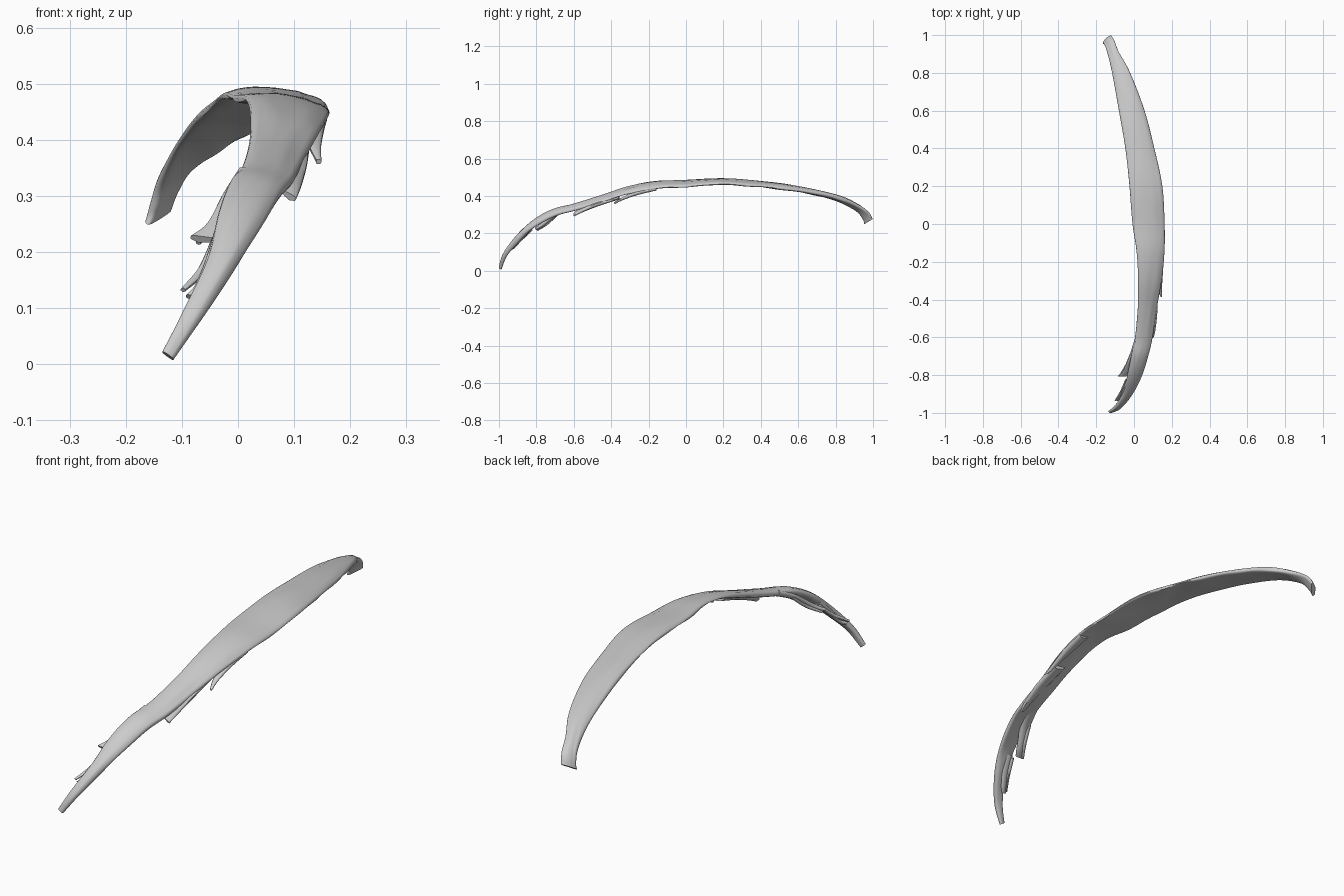
import bpy, math
from mathutils import Vector, noise


def spline(rows, n):
    """Catmull-Rom sampling through rows of numbers."""
    out = []
    for i in range(len(rows) - 1):
        a, b = rows[max(i - 1, 0)], rows[i]
        c, d = rows[i + 1], rows[min(i + 2, len(rows) - 1)]
        for k in range(n):
            t = k / n
            out.append([0.5 * (2*q + (r - p)*t + (2*p - 5*q + 4*r - s)*t*t
                               + (3*q - p - 3*r + s)*t**3)
                        for p, q, r, s in zip(a, b, c, d)])
    out.append(list(rows[-1]))
    return out


def strap(name, rows, n=8, half=14, bulge=0.05, rough=0.004):
    """Loft a thin arched lens section; row = y, xl, zl, xr, zr, half thickness[, y skew]."""
    st = spline([tuple(r) + (0,) * (7 - len(r)) for r in rows], n)
    mids = [Vector(((s[1] + s[3]) / 2, s[0], (s[2] + s[4]) / 2)) for s in st]
    verts, faces, m = [], [], 2 * half
    for i, s in enumerate(st):
        left = Vector((s[1], s[0] - s[6], s[2]))
        right = Vector((s[3], s[0] + s[6], s[4]))
        tan = mids[min(i + 1, len(st) - 1)] - mids[max(i - 1, 0)]
        wid = right - left
        nor = wid.cross(tan).normalized()
        for k in range(m):
            a = 2 * math.pi * k / m
            u = -math.cos(a)
            v = math.copysign(abs(math.sin(a)) ** 0.7, math.sin(a))
            p = left.lerp(right, (u + 1) / 2)
            p = p + nor * (bulge * wid.length * (1 - u * u) + s[5] * v)
            # fibres along the top, rounder lumps underneath
            if v < -0.1:
                d = noise.noise((p.x * 16, p.y * 7, 3)) * rough * 1.5
            else:
                d = noise.noise((u * 4, p.y * 5, 9)) * rough * 0.6
            verts.append(p + nor * d)
    for i in range(len(st) - 1):
        for k in range(m):
            k2 = (k + 1) % m
            faces.append((i*m + k, i*m + k2, (i+1)*m + k2, (i+1)*m + k))
    faces.append(tuple(range(m))[::-1])
    faces.append(tuple(range((len(st) - 1) * m, len(st) * m)))
    me = bpy.data.meshes.new(name)
    me.from_pydata(verts, [], faces)
    ob = bpy.data.objects.new(name, me)
    bpy.context.collection.objects.link(ob)
    bpy.context.view_layer.objects.active = ob
    ob.select_set(True)
    bpy.ops.object.mode_set(mode='EDIT')
    bpy.ops.mesh.select_all(action='SELECT')
    bpy.ops.mesh.normals_make_consistent(inside=False)
    bpy.ops.object.mode_set(mode='OBJECT')
    bpy.ops.object.shade_smooth_by_angle(angle=math.radians(50))
    ob.select_set(False)
    return ob


# Main curved band, from the low front tip to the far end
strap("main_band", [
    (-0.992, -0.135, 0.022, -0.115, 0.008, 0.008),
    (-0.965, -0.100, 0.090, -0.062, 0.085, 0.012),
    (-0.89, -0.055, 0.185, -0.003, 0.175, 0.016),
    (-0.80, -0.035, 0.268, 0.042, 0.245, 0.016),
    (-0.70, -0.015, 0.322, 0.074, 0.298, 0.016),
    (-0.60, 0.006, 0.348, 0.098, 0.325, 0.015),
    (-0.45, 0.020, 0.395, 0.120, 0.368, 0.014),
    (-0.30, 0.022, 0.444, 0.146, 0.415, 0.013),
    (-0.15, 0.014, 0.471, 0.161, 0.442, 0.013),
    (0.00, -0.008, 0.474, 0.162, 0.450, 0.013),
    (0.20, -0.024, 0.480, 0.150, 0.463, 0.013),
    (0.40, -0.046, 0.464, 0.108, 0.450, 0.014),
    (0.60, -0.080, 0.432, 0.056, 0.430, 0.015),
    (0.80, -0.116, 0.378, -0.020, 0.395, 0.015),
    (0.91, -0.142, 0.325, -0.080, 0.352, 0.014),
    (0.96, -0.155, 0.275, -0.105, 0.315, 0.012, 0.012),
    (0.975, -0.163, 0.250, -0.120, 0.276, 0.009, 0.022)])

# Torn slips hanging off the right edge
strap("right_upper_slip", [
    (-0.16, 0.110, 0.450, 0.159, 0.437, 0.010),
    (-0.26, 0.115, 0.422, 0.153, 0.414, 0.010),
    (-0.34, 0.126, 0.390, 0.148, 0.386, 0.009),
    (-0.385, 0.140, 0.364, 0.149, 0.361, 0.006)], half=8)
strap("right_lower_slip", [
    (-0.36, 0.070, 0.410, 0.128, 0.388, 0.012),
    (-0.48, 0.070, 0.370, 0.122, 0.350, 0.012),
    (-0.56, 0.078, 0.335, 0.112, 0.315, 0.010),
    (-0.60, 0.080, 0.308, 0.103, 0.293, 0.006)], half=8)

# Torn slips splaying off the left edge
strap("left_upper_slip", [
    (-0.62, 0.000, 0.345, 0.050, 0.335, 0.011),
    (-0.70, -0.026, 0.305, 0.020, 0.300, 0.011),
    (-0.77, -0.056, 0.248, -0.018, 0.245, 0.010),
    (-0.805, -0.085, 0.226, -0.040, 0.222, 0.006)], half=8)
strap("left_lower_slip", [
    (-0.83, -0.042, 0.238, -0.005, 0.232, 0.011),
    (-0.88, -0.060, 0.180, -0.025, 0.178, 0.010),
    (-0.915, -0.078, 0.138, -0.054, 0.134, 0.008),
    (-0.932, -0.093, 0.122, -0.072, 0.115, 0.005)], half=8)

# Frayed fibre strands beside the slips
for i, (x, y, z) in enumerate([(-0.055, -0.785, 0.218), (-0.082, -0.925, 0.134)]):
    strap(f"fibre_strand_{i + 1}", [
        (y + 0.10, x + 0.035, z + 0.090, x + 0.050, z + 0.085, 0.006),
        (y + 0.04, x + 0.010, z + 0.035, x + 0.025, z + 0.030, 0.006),
        (y - 0.01, x - 0.020, z, x - 0.012, z - 0.004, 0.003)], n=6, half=6)
